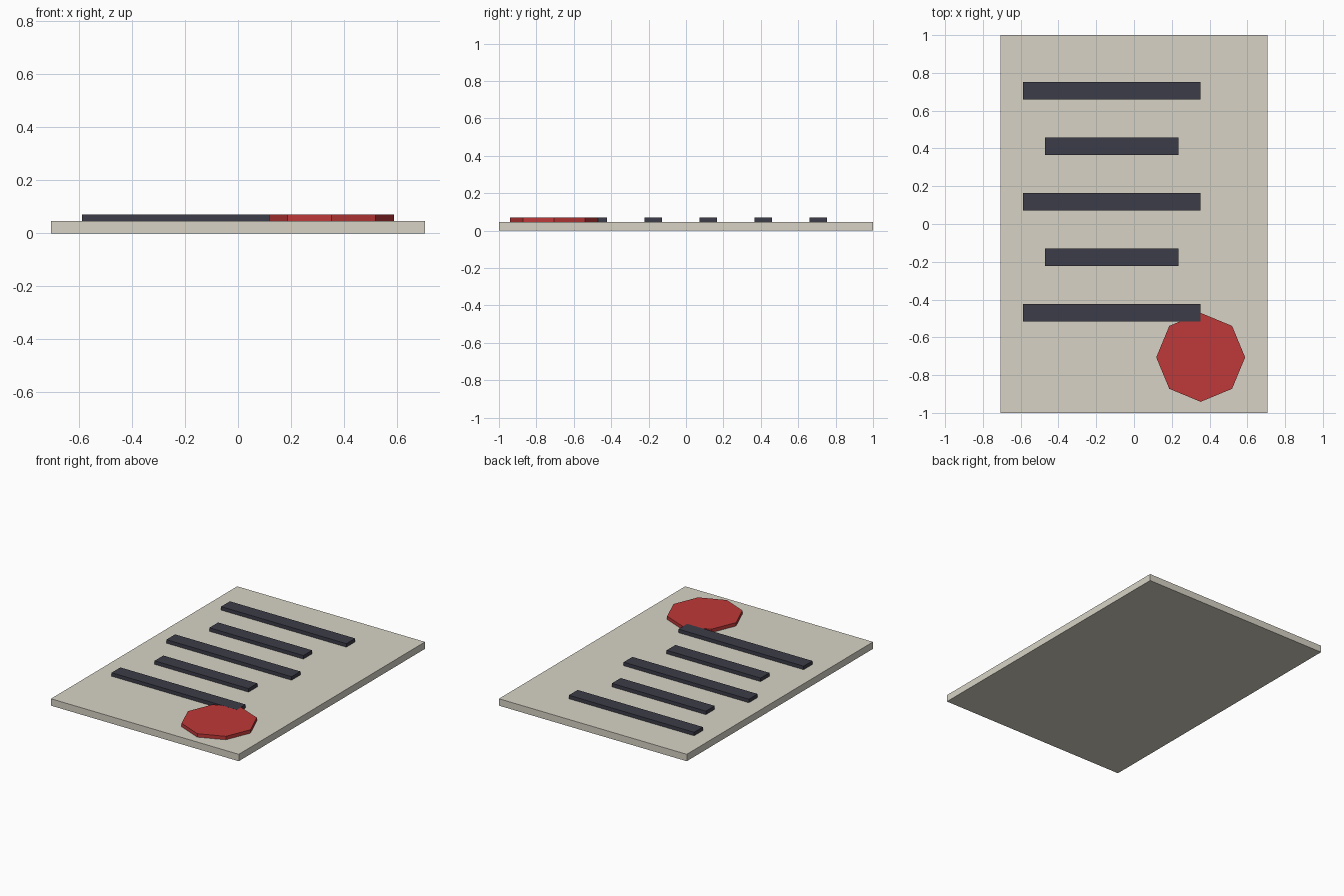
import bpy
import math

if "Cube" in bpy.data.objects:
    bpy.data.objects.remove(bpy.data.objects["Cube"])


def paint(obj, name, color):
    mat = bpy.data.materials.get(name) or bpy.data.materials.new(name)
    mat.diffuse_color = (*color, 1)
    mat.use_nodes = True
    mat.node_tree.nodes["Principled BSDF"].inputs["Base Color"].default_value = mat.diffuse_color
    obj.data.materials.append(mat)


def box(name, center, size):
    bpy.ops.mesh.primitive_cube_add(size=1, location=center)
    obj = bpy.context.object
    obj.name = name
    obj.scale = size
    bpy.ops.object.transform_apply(location=False, rotation=False, scale=True)
    return obj


SHEET_T = 0.047   # sheet thickness
RAISED = 0.0235   # height of lines and seal above the sheet

# Paper sheet
sheet = box("sheet", (0, 0, SHEET_T / 2), (1.412, 2.0, SHEET_T))
paint(sheet, "paper", (0.68, 0.65, 0.56))

# Text lines, alternating long and short; just proud of the seal where they overlap
for i in range(5):
    width = 0.706 if i % 2 else 0.941
    line = box(f"line_{i + 1}",
               (-0.1176, 0.706 - 0.294 * i, SHEET_T + RAISED / 2 + 0.0002),
               (width, 0.094, RAISED + 0.0004))
    paint(line, "ink", (0.045, 0.045, 0.065))

# Eight-sided wax seal
bpy.ops.mesh.primitive_cylinder_add(vertices=8, radius=0.2353, depth=RAISED,
                                    location=(0.353, -0.706, SHEET_T + RAISED / 2))
seal = bpy.context.object
seal.name = "wax_seal"
paint(seal, "wax", (0.52, 0.04, 0.04))
